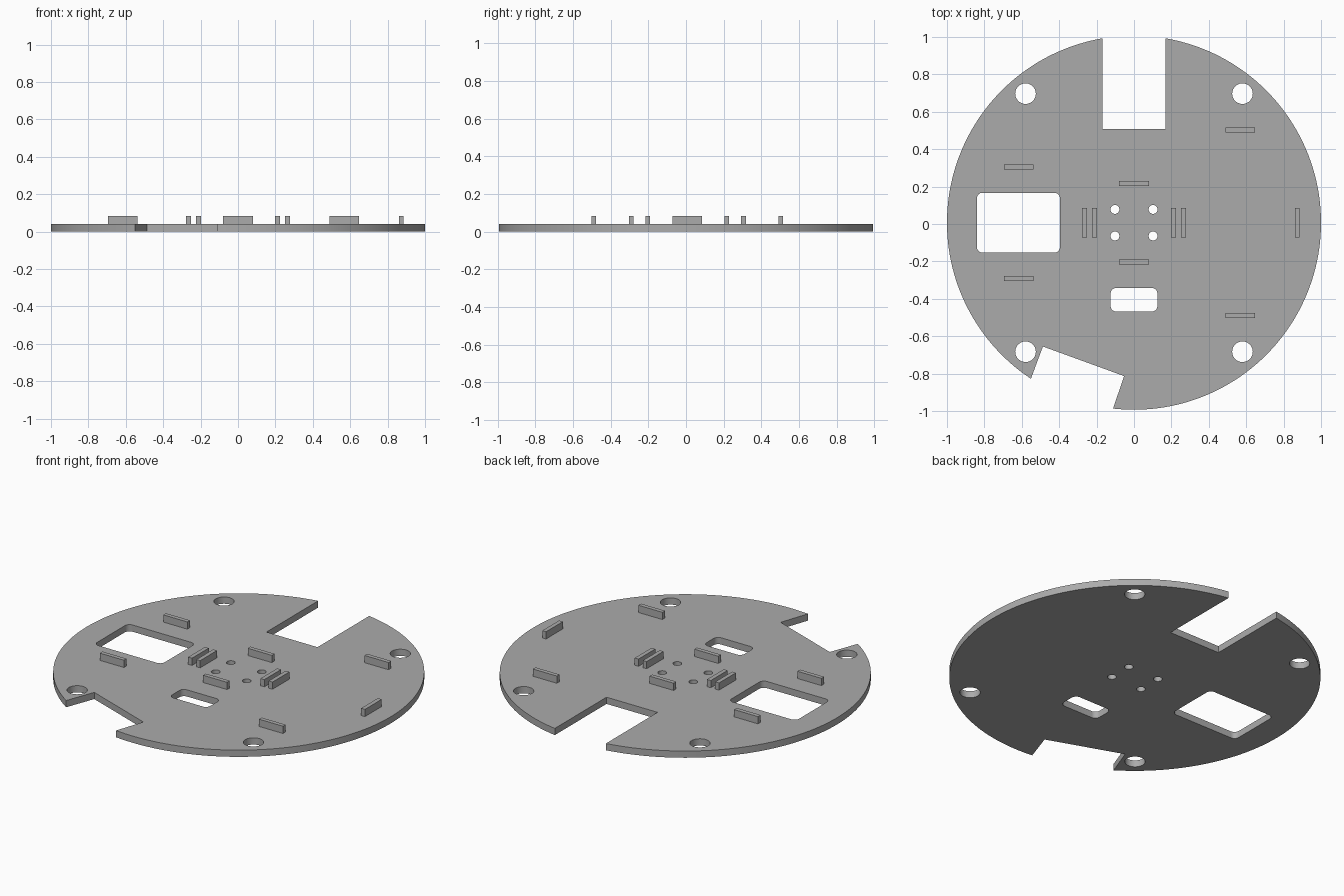
import bpy, bmesh, math

if "Cube" in bpy.data.objects:
    bpy.data.objects.remove(bpy.data.objects["Cube"])

CY = 0.007            # disc centre in y
PLATE = 0.04          # plate thickness
TAB_TOP = 0.083       # top of the upright tabs

grey = bpy.data.materials.new("grey plastic")
grey.diffuse_color = (0.41, 0.41, 0.41, 1)
grey.use_nodes = True
grey.node_tree.nodes["Principled BSDF"].inputs["Base Color"].default_value = grey.diffuse_color


def arc(cx, cy, r, a0, a1, n):
    """Points along an arc, angles in degrees."""
    return [(cx + r * math.cos(math.radians(a0 + (a1 - a0) * i / n)),
             cy + r * math.sin(math.radians(a0 + (a1 - a0) * i / n))) for i in range(n + 1)]


def rounded_rect(cx, cy, hx, hy, r):
    pts = []
    for sx, sy, a in ((1, 1, 0), (-1, 1, 90), (-1, -1, 180), (1, -1, 270)):
        pts += arc(cx + sx * (hx - r), cy + sy * (hy - r), r, a, a + 90, 8)
    return pts


def prism(name, outlines, z0, z1):
    """Extrude closed outlines from z0 to z1 into one object."""
    bm = bmesh.new()
    for pts in outlines:
        face = bm.faces.new([bm.verts.new((x, y + CY, z0)) for x, y in pts])
        top = bmesh.ops.extrude_face_region(bm, geom=[face])["geom"]
        for v in top:
            if isinstance(v, bmesh.types.BMVert):
                v.co.z = z1
    bmesh.ops.recalc_face_normals(bm, faces=bm.faces)
    mesh = bpy.data.meshes.new(name)
    bm.to_mesh(mesh)
    bm.free()
    mesh.materials.append(grey)
    obj = bpy.data.objects.new(name, mesh)
    bpy.context.collection.objects.link(obj)
    return obj


# Round plate outline with a straight rear slot and a slanted front notch
slot = 0.168
a_slot = math.degrees(math.acos(slot))
a_front = math.degrees(math.atan2(-0.994, -0.112))
a_left = math.degrees(math.atan2(-0.834, -0.551))
outline = [(slot, 0.5)]
outline += arc(0, 0, 1, a_slot, a_front, 90)
outline += [(-0.053, -0.82), (-0.487, -0.662)]
outline += arc(0, 0, 1, a_left, a_slot - 360 + 2 * (90 - a_slot), 70)
outline += [(-slot, 0.5)]
plate = prism("round_plate", [outline], 0, PLATE)

# Through holes: mounting holes, centre screw holes and two windows
holes = [rounded_rect(-0.618, 0, 0.222, 0.16, 0.03),
         rounded_rect(0, -0.412, 0.125, 0.063, 0.03)]
for sx in (-1, 1):
    for sy in (-1, 1):
        holes.append(arc(sx * 0.58, sy * 0.69, 0.055, 0, 360, 40)[:-1])
        holes.append(arc(sx * 0.102, sy * 0.071, 0.024, 0, 360, 28)[:-1])
cutter = prism("hole_cutter", holes, -0.1, 0.2)
cutter.hide_render = True
cutter.hide_viewport = False

cut = plate.modifiers.new("holes", "BOOLEAN")
cut.operation = "DIFFERENCE"
cut.solver = "EXACT"
cut.object = cutter
bpy.ops.object.select_all(action="DESELECT")
plate.select_set(True)
bpy.context.view_layer.objects.active = plate
bpy.ops.object.modifier_apply(modifier="holes")
bpy.data.objects.remove(cutter)
bpy.ops.object.shade_smooth_by_angle(angle=math.radians(30))

# Upright locating tabs
LONG, THIN = 0.079, 0.0125


def tab(name, x, y, hx, hy):
    prism(name, [[(x - hx, y - hy), (x + hx, y - hy), (x + hx, y + hy), (x - hx, y + hy)]],
          PLATE, TAB_TOP)


for s in (-1, 1):
    tab("left_tab", -0.617, s * 0.298, LONG, THIN)
    tab("right_tab", 0.568, s * 0.496, LONG, THIN)
    tab("centre_tab", 0, s * 0.21, LONG, THIN)
    for x in (0.211, 0.265):
        tab("paired_tab", s * x, 0, THIN, LONG)
tab("edge_tab", 0.873, 0, THIN, LONG)
